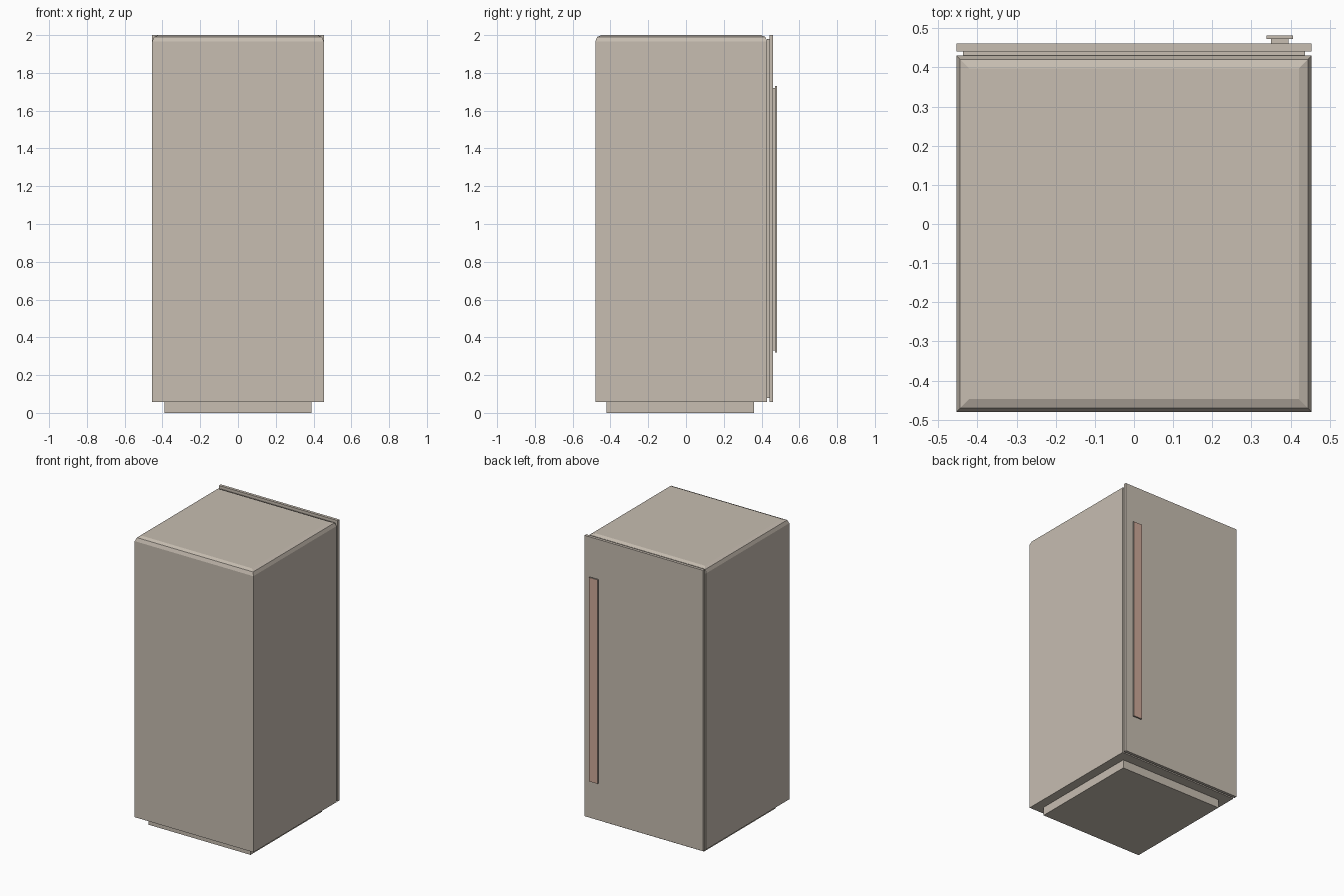
import bpy, bmesh

if "Cube" in bpy.data.objects:
    bpy.data.objects.remove(bpy.data.objects["Cube"])


def material(name, color):
    m = bpy.data.materials.new(name)
    m.diffuse_color = (*color, 1)
    m.use_nodes = True
    m.node_tree.nodes["Principled BSDF"].inputs["Base Color"].default_value = m.diffuse_color
    return m


shell = material("warm_grey", (0.57, 0.51, 0.44))
accent = material("copper", (0.62, 0.40, 0.32))


def box(name, x, y, z, top_bevel=0, back_mat=None):
    """Box from (min, max) ranges, with optional rounded top rim."""
    bm = bmesh.new()
    bmesh.ops.create_cube(bm, size=1)
    for v in bm.verts:
        v.co = [r[0] + (c + 0.5) * (r[1] - r[0]) for c, r in zip(v.co, (x, y, z))]
    if top_bevel:
        rim = [e for e in bm.edges if all(v.co.z > z[1] - 1e-4 for v in e.verts)]
        bmesh.ops.bevel(bm, geom=rim, offset=top_bevel, segments=2,
                        profile=0.5, affect='EDGES')
    bm.normal_update()
    me = bpy.data.meshes.new(name)
    me.materials.append(shell)
    if back_mat:
        me.materials.append(back_mat)
        for f in bm.faces:
            if f.normal.y > 0.9:
                f.material_index = 1
    bm.to_mesh(me)
    bm.free()
    ob = bpy.data.objects.new(name, me)
    bpy.context.collection.objects.link(ob)
    return ob


# Cabinet on a recessed plinth
box("plinth", (-0.39, 0.39), (-0.42, 0.36), (0, 0.06))
box("cabinet", (-0.454, 0.454), (-0.48, 0.43), (0.058, 2.0), top_bevel=0.033)

# Door with inset seal
box("door_seal", (-0.437, 0.437), (0.43, 0.441), (0.078, 1.98))
box("door", (-0.454, 0.454), (0.441, 0.461), (0.058, 2.0))

# Long vertical handle: narrow standoff and coloured front plate
box("handle_standoff", (0.35, 0.395), (0.461, 0.472), (0.33, 1.72))
box("handle_plate", (0.338, 0.406), (0.472, 0.482), (0.32, 1.73), back_mat=accent)
